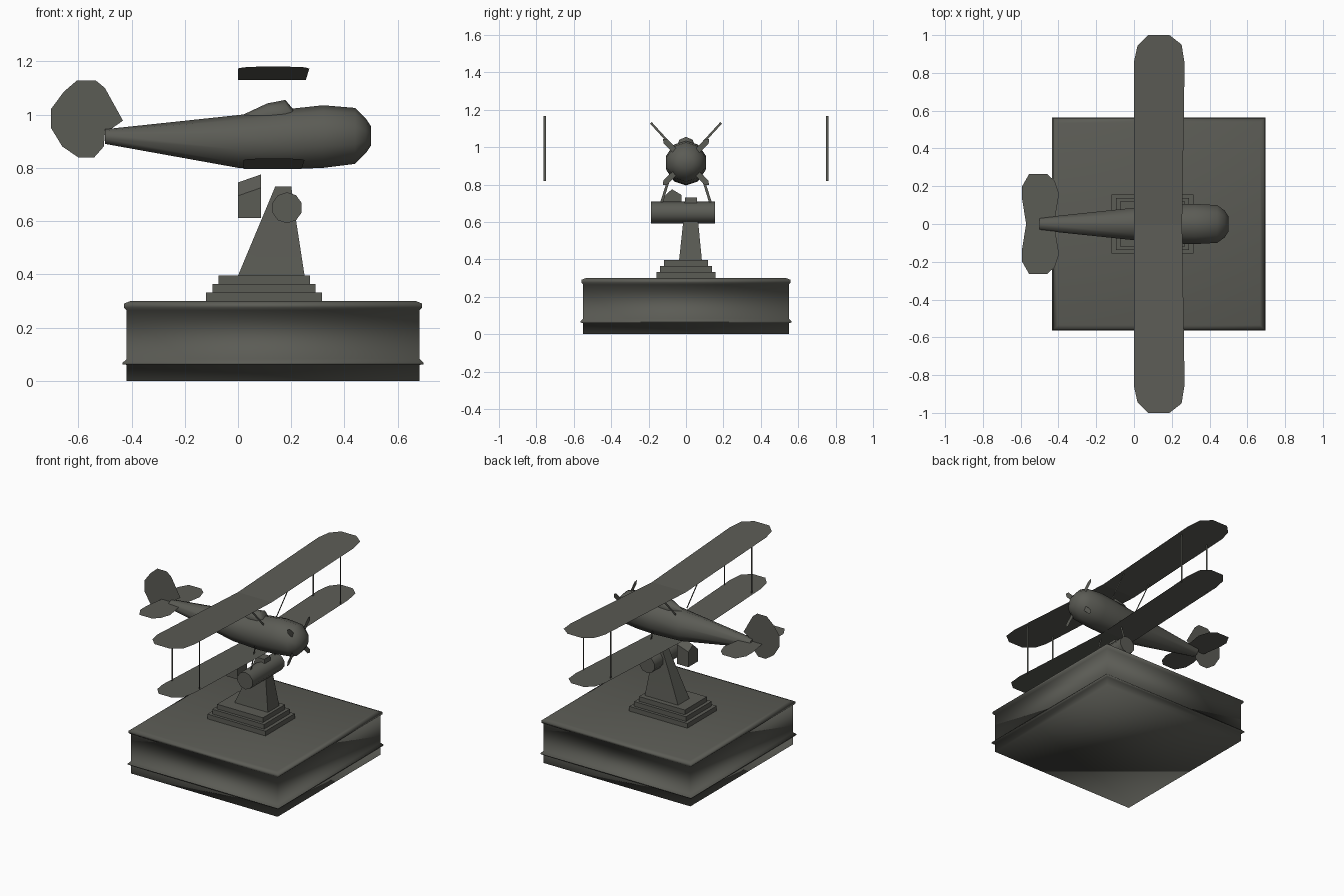
import bpy, math

if "Cube" in bpy.data.objects:
    bpy.data.objects.remove(bpy.data.objects["Cube"])

mat = bpy.data.materials.new("dark olive metal")
mat.diffuse_color = (0.105, 0.106, 0.091, 1)
mat.use_nodes = True
mat.node_tree.nodes["Principled BSDF"].inputs["Base Color"].default_value = mat.diffuse_color


def make(name, verts, faces, smooth=None):
    """Mesh object; smooth is an angle in degrees, 180 for fully smooth."""
    me = bpy.data.meshes.new(name)
    me.from_pydata(verts, [], faces)
    me.materials.append(mat)
    ob = bpy.data.objects.new(name, me)
    bpy.context.collection.objects.link(ob)
    if smooth:
        bpy.ops.object.select_all(action='DESELECT')
        ob.select_set(True)
        bpy.context.view_layer.objects.active = ob
        if smooth >= 180:
            bpy.ops.object.shade_smooth()
        else:
            bpy.ops.object.shade_smooth_by_angle(angle=math.radians(smooth))
    return ob


def loft(name, rings, smooth=None):
    """Closed skin over rings of equal point count."""
    n = len(rings[0])
    verts = [p for r in rings for p in r]
    faces = [tuple(reversed(range(n))), tuple(range(len(verts) - n, len(verts)))]
    for k in range(len(rings) - 1):
        for i in range(n):
            j = (i + 1) % n
            faces.append((k*n + i, k*n + j, k*n + n + j, k*n + n + i))
    return make(name, verts, faces, smooth)


def rect(x0, x1, y0, y1, z):
    return [(x0, y0, z), (x1, y0, z), (x1, y1, z), (x0, y1, z)]


def body_ring(x, top, bottom, half, n=10):
    c, r = (top + bottom) / 2, (top - bottom) / 2
    return [(x, half * math.sin(a), c + r * math.cos(a))
            for a in (-2 * math.pi * i / n for i in range(n))]


# Base block: half-size profile around its centre
cx = 0.132
base_profile = [(0, .55), (.06, .55), (.062, .565), (.068, .565), (.082, .55),
                (.265, .55), (.275, .56), (.29, .56), (.30, .535)]
loft("base", [rect(cx - h, cx + h, -h, h, z) for z, h in base_profile], 180)

# Stepped plinth
for i, (hx, hy) in enumerate([(.218, .157), (.194, .138), (.172, .118)]):
    z = .30 + i * .032
    loft(f"plinth_step_{i+1}", [rect(.098 - hx, .098 + hx, -hy, hy, z),
                                rect(.098 - hx, .098 + hx, -hy, hy, z + .032)])

# Pedestal and the drum across it
loft("pedestal", [rect(0, .25, -.037, .085, .395), rect(.09, .217, -.014, .064, .61),
                  rect(.14, .20, -.005, .058, .73)], 30)
n = 10
loft("drum", [[(.184 + r * math.cos(2*math.pi*(i + .5)/n), y, .65 + r * math.sin(2*math.pi*(i + .5)/n))
               for i in range(n)] for y, r in [(.155, .058), (-.187, .058)]], 40)

# Small block beside the pedestal
block = [(0, .612), (.086, .612), (.086, .775), (0, .745)]
loft("side_block", [[(x, y, z if z < .7 else z - dz) for x, z in block]
                    for y, dz in [(-.025, .03), (-.075, 0), (-.13, .05)]], 30)

# Fuselage
sections = [(-.5, .945, .89, .035), (0, .998, .80, .09), (.20, 1.022, .795, .108),
            (.32, 1.035, .80, .112), (.44, 1.025, .815, .105),
            (.48, .985, .855, .075), (.5, .955, .885, .042)]
loft("fuselage", [body_ring(*s) for s in sections], 50)

# Cockpit hump
hump = [(.02, 1.0, .98, .01), (.11, 1.042, .95, .045), (.178, 1.055, .95, .05), (.207, 1.02, .97, .04)]
loft("cockpit", [body_ring(*s, n=8) for s in hump], 50)


# Wings: thin panels with dihedral, mirrored about the centre line
def wing(name, x0, x1, span, z_root, z_tip):
    outline = [(0, 0), (.95, 0), (1, .85), (1, .85), (.94, .95), (.70, 1), (.28, 1), (.07, .945), (0, .86)]
    outline = [(0, 0), (.95, 0), (1, .85), (.94, .95), (.70, 1), (.28, 1), (.07, .945), (0, .86)]
    m = len(outline)
    pts = [(x0 + u * (x1 - x0), s * v * span, z_root + v * (z_tip - z_root))
           for s in (1, -1) for u, v in outline]
    make(name, pts, [tuple(range(m)), tuple(reversed(range(m, 2 * m)))])


wing("upper_wing", 0, .268, 1.0, 1.13, 1.18)
wing("lower_wing", .02, .25, .97, .795, .835)

# Tail fin and tailplane
fin = [(-.605, 1.128), (-.534, 1.128), (-.5, 1.1), (-.432, .977), (-.5, .93), (-.504, .88),
       (-.541, .838), (-.598, .838), (-.66, .88), (-.703, .951), (-.703, 1.02), (-.654, 1.086)]
make("tail_fin", [(x, 0, z) for x, z in fin], [tuple(range(len(fin)))])
half = [(-.415, .05), (-.397, .16), (-.42, .228), (-.46, .265), (-.555, .265), (-.592, .2), (-.592, .13)]
tail = half + [(-.571, 0)] + [(x, -y) for x, y in reversed(half)]
make("tailplane", [(x, y, .93) for x, y in tail], [tuple(range(len(tail)))])


# Struts: flat strips facing along x
def strip(name, x, a, b, w):
    dy, dz = b[0] - a[0], b[1] - a[1]
    k = w / 2 / math.hypot(dy, dz)
    oy, oz = -dz * k, dy * k
    make(name, [(x, a[0] + oy, a[1] + oz), (x, a[0] - oy, a[1] - oz),
                (x, b[0] - oy, b[1] - oz), (x, b[0] + oy, b[1] + oz)], [(0, 1, 2, 3)])


for s, side in ((1, "left"), (-1, "right")):
    for x, end in ((.035, "rear"), (.24, "front")):
        strip(f"wing_strut_{side}_{end}", x, (s * .755, .82), (s * .755, 1.167), .014)
        strip(f"centre_strut_{side}_{end}", x, (s * .06, .99), (s * .188, 1.13), .012)
    strip(f"gear_leg_{side}", .19, (s * .085, .85), (s * .135, .69), .014)

# Four-bladed propeller
blade = [(.03, -.012), (.11, -.016), (.155, -.016), (.175, 0), (.155, .014), (.11, .014), (.03, .012)]
verts, faces = [], []
for k in range(4):
    a = math.pi / 4 + k * math.pi / 2
    faces.append(tuple(range(len(verts), len(verts) + len(blade))))
    verts += [(.455, r * math.cos(a) - t * math.sin(a), .92 + r * math.sin(a) + t * math.cos(a))
              for r, t in blade]
make("propeller", verts, faces)
